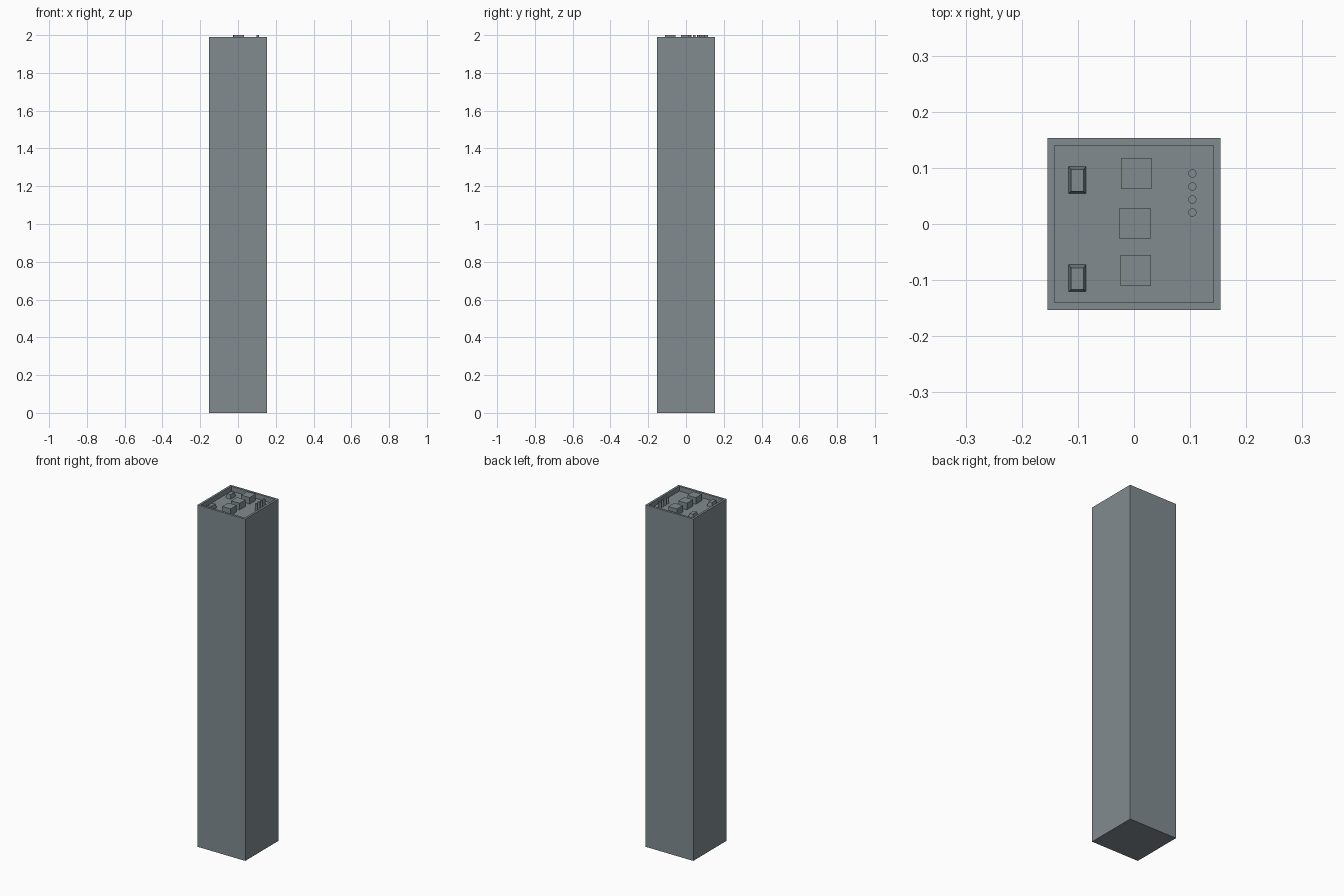
import bpy, bmesh

if "Cube" in bpy.data.objects:
    bpy.data.objects.remove(bpy.data.objects["Cube"])

# one flat colour
grey = bpy.data.materials.new("slate_grey")
grey.diffuse_color = (0.22, 0.26, 0.28, 1)
grey.use_nodes = True
grey.node_tree.nodes["Principled BSDF"].inputs["Base Color"].default_value = grey.diffuse_color

FLOOR = 1.962   # bottom of the recess
RIM = 1.99


def finish(name, bm):
    bmesh.ops.recalc_face_normals(bm, faces=bm.faces)
    me = bpy.data.meshes.new(name)
    bm.to_mesh(me)
    bm.free()
    me.materials.append(grey)
    ob = bpy.data.objects.new(name, me)
    bpy.context.collection.objects.link(ob)
    return ob


def box(bm, x0, x1, y0, y1, z0, z1):
    vs = bmesh.ops.create_cube(bm, size=1)["verts"]
    for v in vs:
        v.co.x = x1 if v.co.x > 0 else x0
        v.co.y = y1 if v.co.y > 0 else y0
        v.co.z = z1 if v.co.z > 0 else z0
    return vs


# pillar with a recessed top panel
bm = bmesh.new()
box(bm, -0.154, 0.154, -0.153, 0.153, 0, RIM)
bm.faces.ensure_lookup_table()
top = max(bm.faces, key=lambda f: f.calc_center_median().z)
bmesh.ops.inset_region(bm, faces=[top], thickness=0.018)
for v in top.verts:
    v.co.z = RIM
floor = bmesh.ops.extrude_discrete_faces(bm, faces=[top])["faces"][0]
for v in floor.verts:
    v.co.z = FLOOR
finish("pillar", bm)

# three square blocks down the middle
for i, (x, y) in enumerate([(0.004, 0.090), (0.002, 0.001), (0.003, -0.083)]):
    bm = bmesh.new()
    h = 0.0275
    box(bm, x - h, x + h, y - h, y + h, FLOOR - 0.002, 2.0)
    finish(f"block_{i + 1}", bm)

# two tapered buttons
for i, y in enumerate([0.0785, -0.0965]):
    bm = bmesh.new()
    for v in box(bm, -0.117, -0.085, y - 0.0245, y + 0.0245, FLOOR - 0.002, 1.985):
        if v.co.z > 1.98:
            v.co.x += 0.005 if v.co.x < -0.1 else -0.005
            v.co.y += 0.004 if v.co.y < y else -0.006
    finish(f"button_{i + 1}", bm)

# row of four round pegs
for i in range(4):
    bm = bmesh.new()
    bmesh.ops.create_cone(bm, cap_ends=True, segments=24, radius1=0.0073,
                          radius2=0.0073, depth=2.0 - FLOOR + 0.002)
    bmesh.ops.translate(bm, verts=bm.verts,
                        vec=(0.104, 0.090 - i * 0.0232, (2.0 + FLOOR - 0.002) / 2))
    ob = finish(f"peg_{i + 1}", bm)
    for p in ob.data.polygons:
        p.use_smooth = abs(p.normal.z) < 0.5
    for e in ob.data.edges:
        a, b = (ob.data.vertices[k].co.z for k in e.vertices)
        e.use_edge_sharp = abs(a - b) < 1e-4
